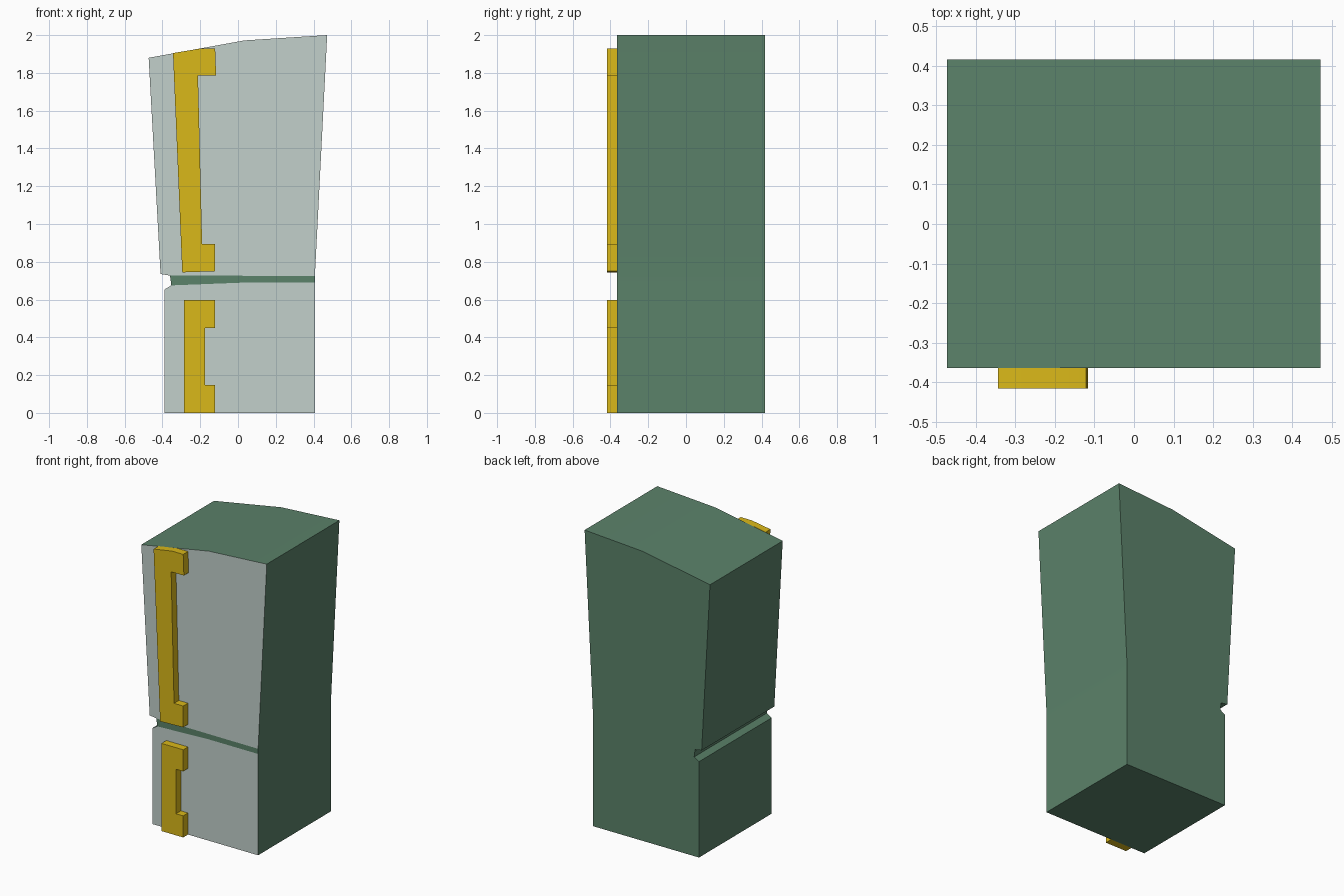
import bpy, bmesh, math

if "Cube" in bpy.data.objects:
    bpy.data.objects.remove(bpy.data.objects["Cube"])

FRONT, BACK, HANDLE_Y = -0.365, 0.417, -0.417


def material(name, rgb):
    m = bpy.data.materials.new(name)
    m.diffuse_color = (*rgb, 1)
    m.use_nodes = True
    m.node_tree.nodes["Principled BSDF"].inputs["Base Color"].default_value = m.diffuse_color
    return m


green = material("green_paint", (0.105, 0.223, 0.144))
pale = material("pale_door", (0.54, 0.63, 0.60))
yellow = material("yellow_handle", (0.70, 0.48, 0.01))


def finish(name, bm, mats):
    bmesh.ops.recalc_face_normals(bm, faces=bm.faces)
    me = bpy.data.meshes.new(name)
    bm.to_mesh(me)
    bm.free()
    ob = bpy.data.objects.new(name, me)
    bpy.context.collection.objects.link(ob)
    for m in mats:
        me.materials.append(m)
    bpy.ops.object.select_all(action='DESELECT')
    ob.select_set(True)
    bpy.context.view_layer.objects.active = ob
    bpy.ops.object.shade_smooth_by_angle(angle=math.radians(30))
    return ob


def extrude(name, loops, y0, y1, mats):
    """Extrude adjoining (outline, material slot) panels together from y0 to y1."""
    bm = bmesh.new()
    made = {}

    def vert(p):
        if p not in made:
            made[p] = bm.verts.new((p[0], y0, p[1]))
        return made[p]

    for pts, slot in loops:
        f = bm.faces.new([vert(p) for p in pts])
        f.material_index = slot
    # Side walls follow the outer boundary; the back is one cap
    rim = [e for e in bm.edges if e.is_boundary]
    ext = bmesh.ops.extrude_edge_only(bm, edges=rim)["geom"]
    for g in ext:
        if isinstance(g, bmesh.types.BMVert):
            g.co.y = y1
        elif isinstance(g, bmesh.types.BMFace):
            g.material_index = 0
    caps = bmesh.ops.holes_fill(bm, edges=[e for e in bm.edges if e.is_boundary], sides=0)
    for f in caps["faces"]:
        f.material_index = 0
    return finish(name, bm, mats)


# Seam between the two doors, shared by the neighbouring panels
seam_top = [(-0.36, 0.727), (0.035, 0.726), (0.407, 0.725)]
seam_low = [(-0.353, 0.675), (0.035, 0.69), (0.407, 0.69)]

# Flared cabinet with an uneven top and a notch in its left side
lower_door = [(-0.39, 0), (0.407, 0)] + seam_low[::-1] + [(-0.39, 0.653)]
strip = seam_low + seam_top[::-1]
upper_door = seam_top + [(0.472, 2.0), (0.035, 1.972), (-0.473, 1.88), (-0.41, 0.735)]
extrude("cabinet", [(lower_door, 1), (strip, 0), (upper_door, 1)],
        FRONT, BACK, [green, pale])

# Bracket-shaped door handles
upper = [(-0.344, 1.905), (-0.295, 0.744), (-0.121, 0.75), (-0.121, 0.895),
         (-0.19, 0.895), (-0.212, 1.785), (-0.116, 1.785), (-0.121, 1.928), (-0.205, 1.928)]
lower = [(-0.285, 0), (-0.121, 0), (-0.121, 0.147), (-0.175, 0.147),
         (-0.175, 0.45), (-0.121, 0.45), (-0.121, 0.597), (-0.285, 0.597)]
for name, pts in (("upper_handle", upper), ("lower_handle", lower)):
    extrude(name, [(pts, 0)], HANDLE_Y, FRONT, [yellow])
